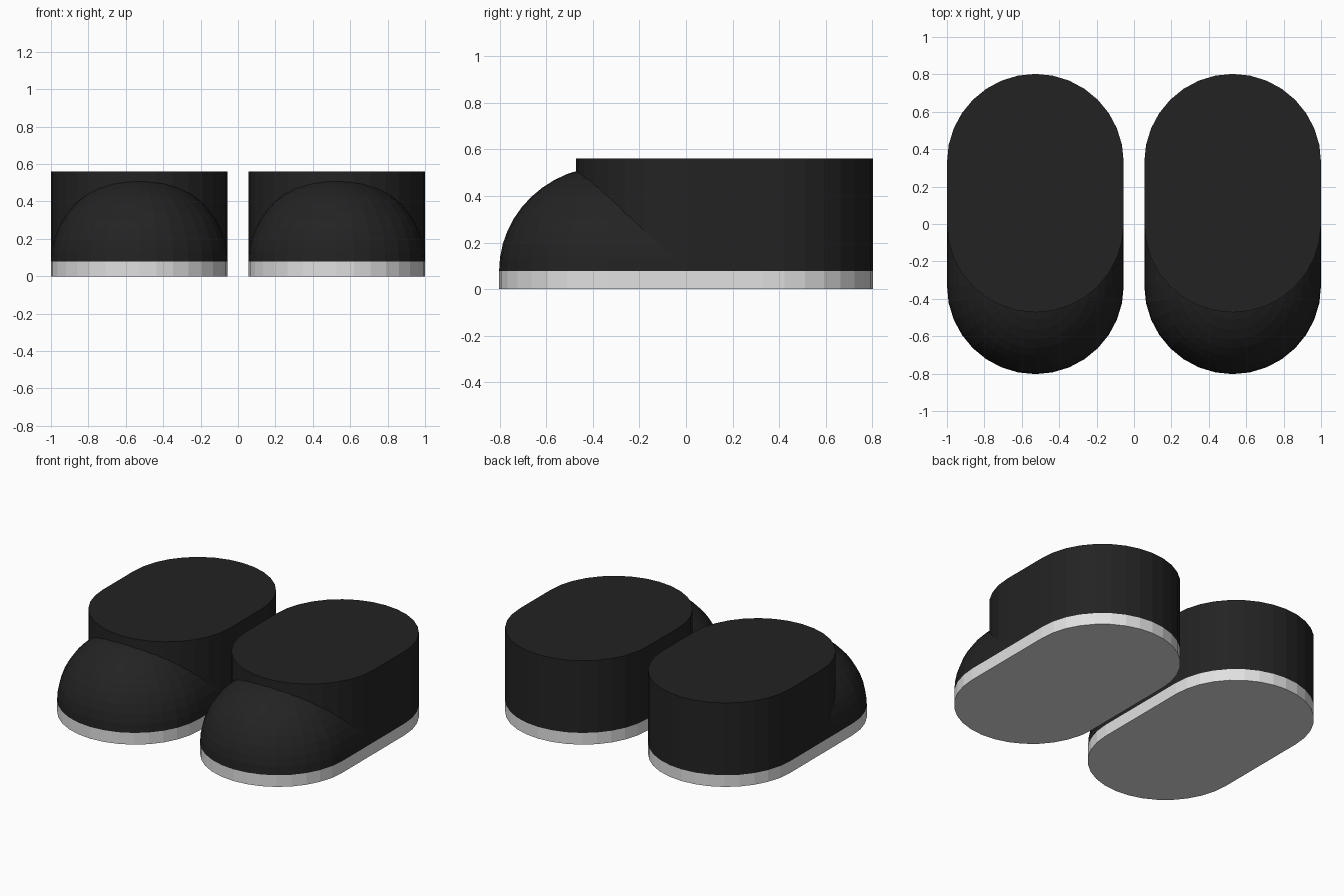
import bpy, bmesh, math

if "Cube" in bpy.data.objects:
    bpy.data.objects.remove(bpy.data.objects["Cube"])

R = 0.4725       # half width of a shoe
CX = 0.5275      # centre of each shoe
STRAIGHT = 0.33  # centres of the rounded ends
SOLE_TOP = 0.078
BODY_TOP = 0.56
TOE_HEIGHT = 0.45
SEG = 16         # sides per rounded end


def material(name, value):
    m = bpy.data.materials.new(name)
    m.diffuse_color = (value, value, value, 1)
    m.use_nodes = True
    m.node_tree.nodes["Principled BSDF"].inputs["Base Color"].default_value = m.diffuse_color
    return m


upper_black = material("upper_black", 0.0165)
sole_white = material("sole_white", 0.75)


def outline(cx, y_front, y_back, r, z):
    """Rounded-end oval made of two half circles joined by straight sides."""
    pts = []
    for yc, start in ((y_back, 0), (y_front, math.pi)):
        for i in range(SEG + 1):
            a = start + math.pi * i / SEG
            pts.append((cx + r * math.cos(a), yc + r * math.sin(a), z))
    return pts


def loft(name, rings, mat):
    """Skin stacked outlines and cap both ends."""
    bm = bmesh.new()
    loops = [[bm.verts.new(p) for p in ring] for ring in rings]
    n = len(loops[0])
    for low, high in zip(loops, loops[1:]):
        for i in range(n):
            j = (i + 1) % n
            bm.faces.new((low[i], low[j], high[j], high[i]))
    bm.faces.new(loops[0][::-1])
    bm.faces.new(loops[-1])
    bmesh.ops.remove_doubles(bm, verts=bm.verts, dist=1e-5)
    bmesh.ops.recalc_face_normals(bm, faces=bm.faces)
    mesh = bpy.data.meshes.new(name)
    bm.to_mesh(mesh)
    bm.free()
    mesh.materials.append(mat)
    ob = bpy.data.objects.new(name, mesh)
    bpy.context.collection.objects.link(ob)


for side, s in (("left", -1), ("right", 1)):
    cx = s * CX
    # flat sole slab
    loft(side + "_sole", [outline(cx, -STRAIGHT, STRAIGHT, R, z)
                          for z in (0, SOLE_TOP)], sole_white)
    # tall ankle block at the back
    loft(side + "_ankle", [outline(cx, 0, STRAIGHT, R, z)
                           for z in (SOLE_TOP, BODY_TOP)], upper_black)
    # domed toe cap running back into the ankle block
    rings = []
    for k in range(13):
        a = min(k / 12 * math.pi / 2, math.radians(89.5))
        rings.append(outline(cx, -STRAIGHT, 0.1, R * math.cos(a),
                             SOLE_TOP + TOE_HEIGHT * math.sin(a)))
    loft(side + "_toe_cap", rings, upper_black)
